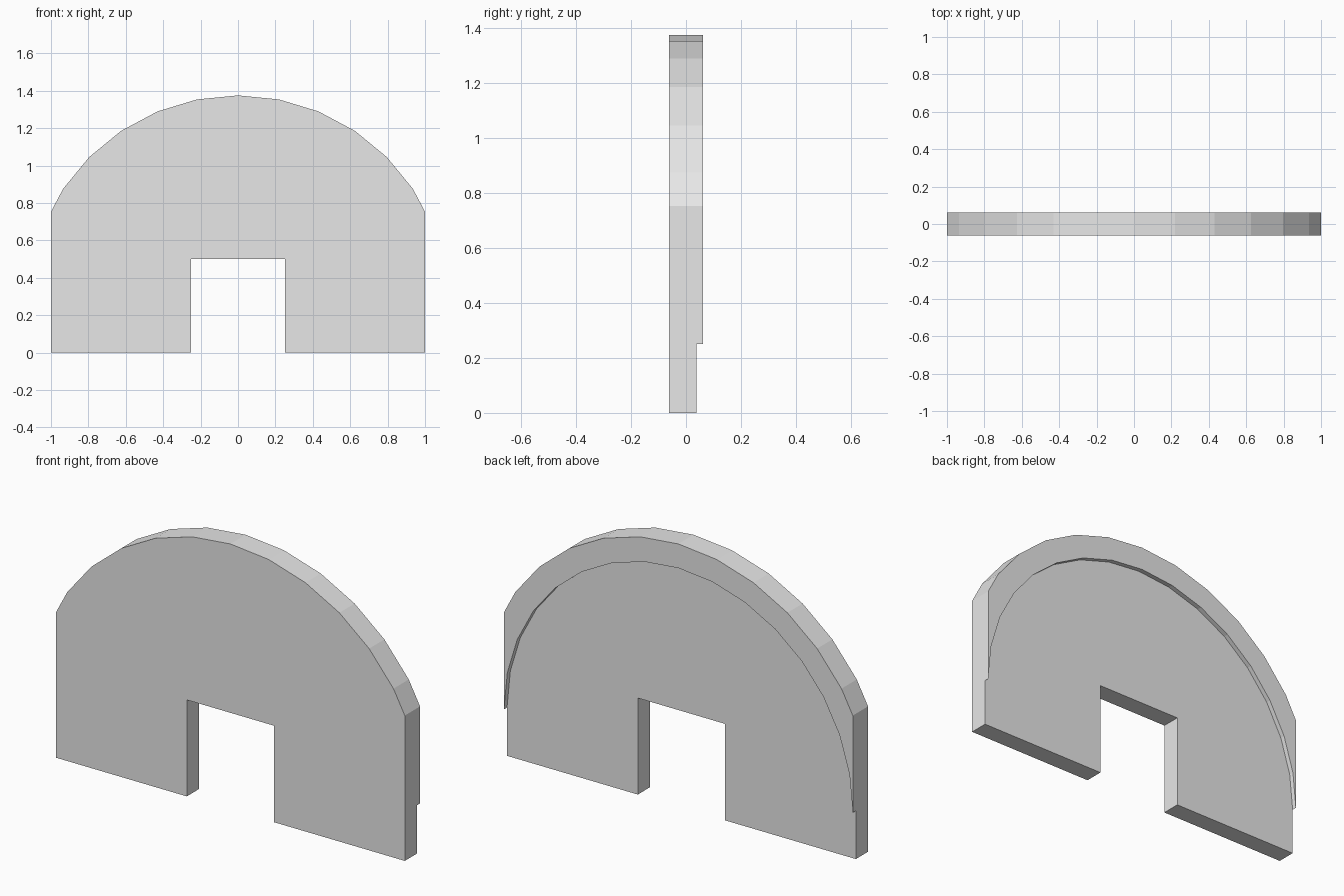
import bpy
import bmesh
from math import sin, cos, pi

cube = bpy.data.objects.get("Cube")
if cube:
    bpy.data.objects.remove(cube, do_unlink=True)

STEP = pi / 16          # arc facets, 32 to a full circle
CENTRE_Z = 0.25
FRONT, STEP_Y, BACK = -0.0625, 0.0375, 0.0625

grey = bpy.data.materials.new("plain grey")
grey.use_nodes = True
grey.diffuse_color = (0.8, 0.8, 0.8, 1)
grey.node_tree.nodes["Principled BSDF"].inputs["Base Color"].default_value = (0.8, 0.8, 0.8, 1)


def arc(radius, steps):
    """Arc over the top, from +x to -x, in (x, z) points."""
    return [(radius * sin(i * STEP), CENTRE_Z + radius * cos(i * STEP))
            for i in range(steps, -steps - 1, -1)]


def slab(name, outline, y0, y1):
    """Extrude an (x, z) outline from y0 to y1."""
    bm = bmesh.new()
    face = bm.faces.new([bm.verts.new((x, y0, z)) for x, z in outline])
    new = bmesh.ops.extrude_face_region(bm, geom=[face], use_keep_orig=True)["geom"]
    verts = [g for g in new if isinstance(g, bmesh.types.BMVert)]
    bmesh.ops.translate(bm, verts=verts, vec=(0, y1 - y0, 0))
    bmesh.ops.recalc_face_normals(bm, faces=bm.faces)
    mesh = bpy.data.meshes.new(name)
    bm.to_mesh(mesh)
    bm.free()
    mesh.materials.append(grey)
    obj = bpy.data.objects.new(name, mesh)
    bpy.context.collection.objects.link(obj)
    return obj


# Outer arch, its ends trimmed by the upright sides
shoulder = 0.753
arch = [(1, shoulder)] + arc(1.125, 5) + [(-1, shoulder)]

# Main plate with the doorway notch
doorway = [(-1, 0), (-0.25, 0), (-0.25, 0.5), (0.25, 0.5), (0.25, 0), (1, 0)]
slab("arched_wall", arch + doorway, FRONT, STEP_Y)

# Raised rim on the back, between the outer arch and a half circle
slab("back_rim", arch + arc(1.0, 8)[::-1], STEP_Y, BACK)
